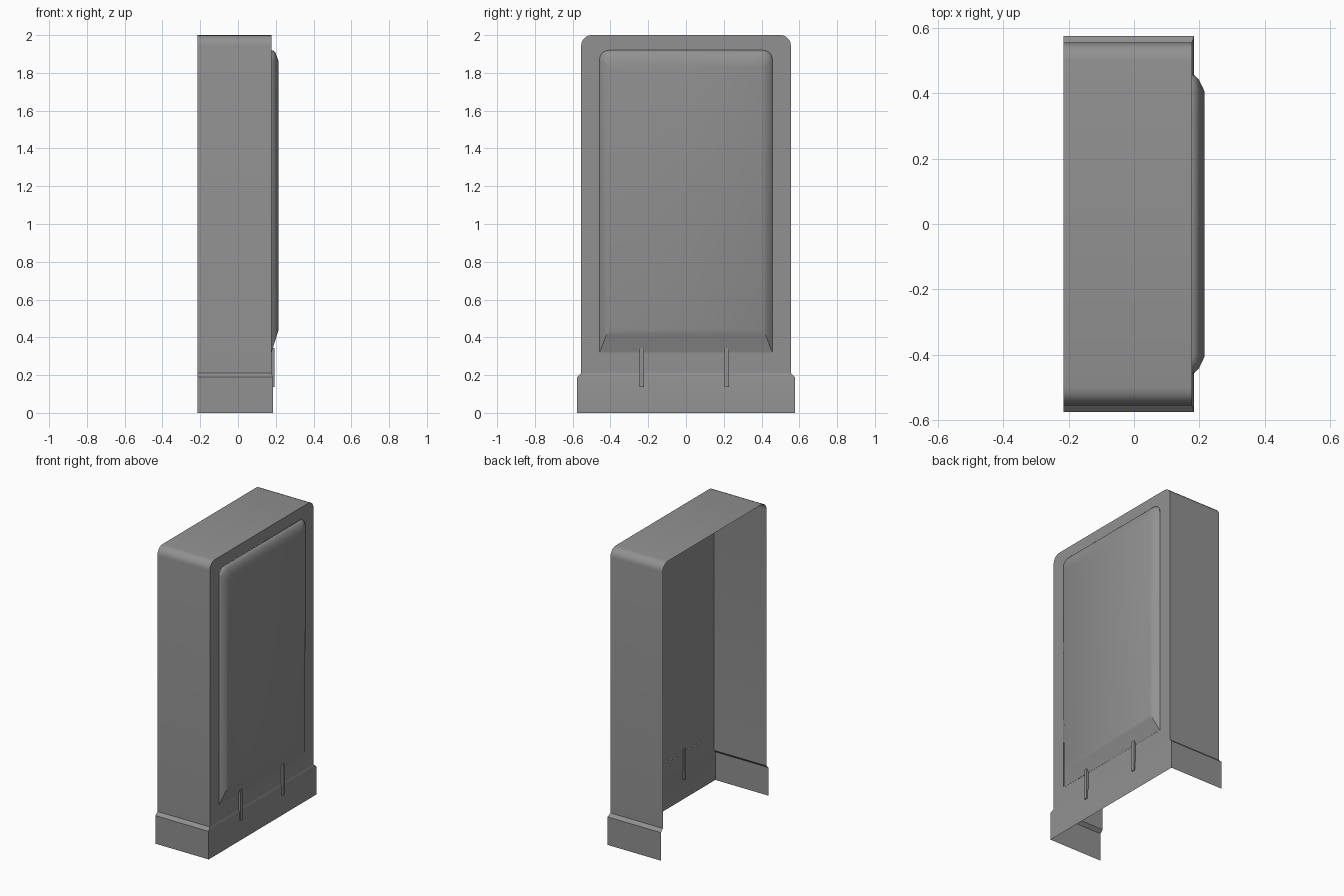
import bpy, bmesh, math

if "Cube" in bpy.data.objects:
    bpy.data.objects.remove(bpy.data.objects["Cube"])

grey = bpy.data.materials.new("steel grey")
grey.diffuse_color = (0.285, 0.285, 0.285, 1)
grey.use_nodes = True
grey.node_tree.nodes["Principled BSDF"].inputs["Base Color"].default_value = grey.diffuse_color


def finish(name, bm):
    bmesh.ops.remove_doubles(bm, verts=bm.verts, dist=0.0005)
    bmesh.ops.recalc_face_normals(bm, faces=bm.faces)
    # Make the front skin point towards +x
    front = max(bm.faces, key=lambda f: f.calc_center_median().x)
    if front.normal.x < 0:
        bmesh.ops.reverse_faces(bm, faces=bm.faces)
    mesh = bpy.data.meshes.new(name)
    bm.to_mesh(mesh)
    bm.free()
    mesh.materials.append(grey)
    ob = bpy.data.objects.new(name, mesh)
    bpy.context.collection.objects.link(ob)
    bpy.ops.object.select_all(action='DESELECT')
    ob.select_set(True)
    bpy.context.view_layer.objects.active = ob
    bpy.ops.object.shade_smooth_by_angle(angle=math.radians(32))
    return ob


def arch(bm, x, hw, zb, zt, r, hw_low=None, n=5):
    """Upright outline with square bottom corners and round top corners."""
    low = hw_low or hw
    pts = [(-low, zb), (low, zb)]
    for cy, start in ((hw - r, 0), (r - hw, 90)):
        for i in range(n + 1):
            a = math.radians(start + 90 * i / n)
            pts.append((cy + r * math.cos(a), zt - r + r * math.sin(a)))
    return [bm.verts.new((x, y, z)) for y, z in pts]


def bridge(bm, a, b, skip=()):
    for i in range(len(a)):
        if i not in skip:
            j = (i + 1) % len(a)
            bm.faces.new((a[i], a[j], b[j], b[i]))


# Cover: side walls and front rim, open at back and below
bm = bmesh.new()
rings = [arch(bm, *p) for p in (
    (-0.215, 0.555, 0.21, 2.0, 0.055),
    (0.177, 0.555, 0.21, 2.0, 0.055),
    (0.177, 0.458, 0.32, 1.92, 0.05))]
bridge(bm, rings[0], rings[1], skip=(0,))
bridge(bm, rings[1], rings[2])
finish("cover", bm)

# Raised front panel with a flat back, sloping out from the bottom
bm = bmesh.new()
rings = [arch(bm, *p) for p in (
    (0.178, 0.458, 0.32, 1.92, 0.05),
    (0.186, 0.455, 0.348, 1.918, 0.05, 0.446),
    (0.198, 0.443, 0.386, 1.907, 0.048, 0.432),
    (0.207, 0.425, 0.415, 1.885, 0.045, 0.42),
    (0.215, 0.407, 0.44, 1.86, 0.04))]
for a, b in zip(rings, rings[1:]):
    bridge(bm, a, b)
bm.faces.new(rings[-1])
bm.faces.new(rings[0][::-1])
finish("front_panel", bm)

# Base skirt: stepped band round the front and sides
bm = bmesh.new()
levels = []
for x, hw, z in ((0.177, 0.555, 0.21), (0.184, 0.576, 0.19), (0.184, 0.576, 0)):
    levels.append([bm.verts.new((px, py, z)) for px, py in
                   ((-0.215, -hw), (x, -hw), (x, hw), (-0.215, hw))])
for a, b in zip(levels, levels[1:]):
    bridge(bm, a, b, skip=(3,))
finish("base_skirt", bm)

# Two upright clips across the step
for y, name in ((-0.234, "left_clip"), (0.216, "right_clip")):
    bm = bmesh.new()
    bmesh.ops.create_cube(bm, size=1)
    for v in bm.verts:
        v.co = (0.181 + v.co.x * 0.022, y + v.co.y * 0.022, 0.241 + v.co.z * 0.207)
    finish(name, bm)
